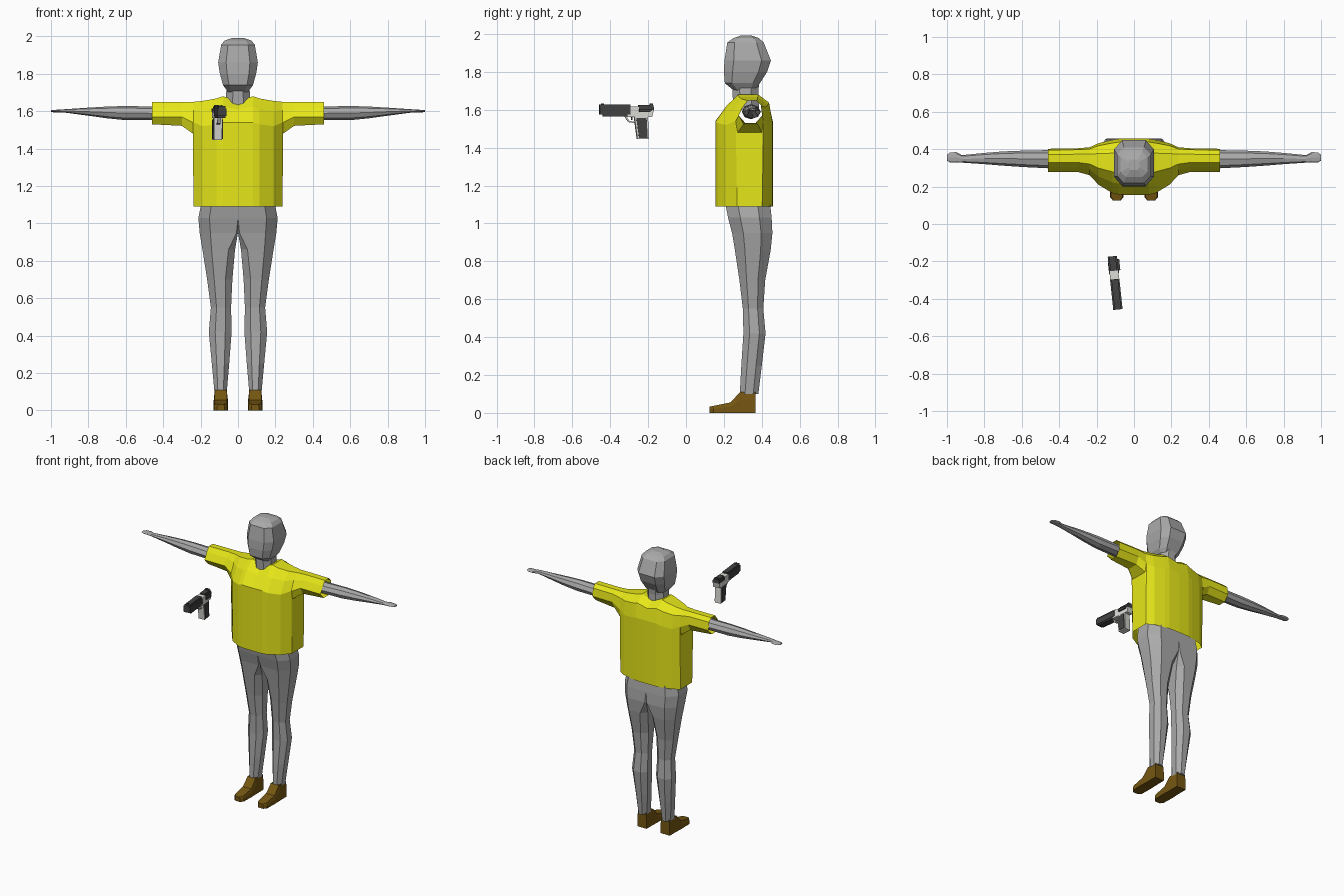
import bpy, bmesh, math
from mathutils import Matrix, Vector


def material(name, rgb):
    m = bpy.data.materials.new(name)
    m.diffuse_color = (*rgb, 1)
    return m


SKIN = material("body grey", (0.40, 0.40, 0.40))
YELLOW = material("shirt yellow", (0.80, 0.80, 0.01))
BROWN = material("shoe brown", (0.18, 0.095, 0.006))
DARK = material("gun dark", (0.055, 0.055, 0.055))
LIGHT = material("gun light", (0.72, 0.72, 0.68))


def finish(name, bm, mat, mirror=False):
    bmesh.ops.recalc_face_normals(bm, faces=bm.faces)
    me = bpy.data.meshes.new(name)
    bm.to_mesh(me)
    bm.free()
    me.materials.append(mat)
    ob = bpy.data.objects.new(name, me)
    bpy.context.collection.objects.link(ob)
    if mirror:
        ob.modifiers.new("mirror", "MIRROR").use_clip = True
    return ob


def loft(name, rings, mat, mirror=False, cap_start=True, cap_end=True, drop=None):
    """Skin a series of equal-length closed rings."""
    bm = bmesh.new()
    vs = [[bm.verts.new(p) for p in r] for r in rings]
    n = len(rings[0])
    for a, b in zip(vs, vs[1:]):
        for i in range(n):
            j = (i + 1) % n
            bm.faces.new((a[i], a[j], b[j], b[i]))
    if cap_start:
        bm.faces.new(vs[0])
    if cap_end:
        bm.faces.new(vs[-1])
    bmesh.ops.recalc_face_normals(bm, faces=bm.faces)
    if drop:
        bmesh.ops.delete(bm, geom=[f for f in bm.faces if drop(f)], context="FACES")
    return finish(name, bm, mat, mirror)


def ring_z(z, x0, x1, y0, y1, c0=0.28, c1=0.28):
    """Horizontal chamfered rectangle; c0, c1 are the chamfers at x0 and x1."""
    w, d = x1 - x0, y1 - y0
    return [(x0 + c0 * w, y0, z), (x1 - c1 * w, y0, z),
            (x1, y0 + c1 * d, z), (x1, y1 - c1 * d, z),
            (x1 - c1 * w, y1, z), (x0 + c0 * w, y1, z),
            (x0, y1 - c0 * d, z), (x0, y0 + c0 * d, z)]


# head and neck
head = [(1.70, 0.052, 0.255, 0.36), (1.74, 0.08, 0.205, 0.39), (1.80, 0.097, 0.20, 0.428),
        (1.86, 0.106, 0.203, 0.448), (1.955, 0.09, 0.218, 0.41), (1.978, 0.072, 0.25, 0.385),
        (1.992, 0.03, 0.29, 0.345)]
loft("head", [ring_z(z, -w, w, a, b, 0.2, 0.2) for z, w, a, b in head], SKIN)
neck = [(1.60, 0.066, 0.25, 0.385), (1.70, 0.063, 0.245, 0.382), (1.77, 0.06, 0.25, 0.39)]
loft("neck", [ring_z(z, -w, w, a, b) for z, w, a, b in neck], SKIN)


# shirt: sections from the middle out to the sleeve opening
def shirt_section(x, yf, yb, low, mid, top, inset=0.0):
    d, h = yb - yf, top - mid
    return [(x, yf + inset, low), (x, yf, mid), (x, yf + 0.2 * d, mid + 0.6 * h),
            (x, yf + 0.4 * d, top), (x, yf + 0.75 * d, top), (x, yf + 0.94 * d, mid + 0.7 * h),
            (x, yb, mid), (x, yb - inset, low)]


sections = [(0, 0.155, 0.458, 1.09, 1.54, 1.655), (0.08, 0.157, 0.456, 1.09, 1.54, 1.68),
            (0.115, 0.165, 0.45, 1.09, 1.53, 1.668), (0.19, 0.21, 0.432, 1.09, 1.52, 1.655),
            (0.238, 0.262, 0.41, 1.09, 1.54, 1.65, 0.008),
            (0.241, 0.262, 0.41, 1.48, 1.54, 1.65, 0.01),
            (0.30, 0.278, 0.405, 1.522, 1.57, 1.65, 0.025),
            (0.46, 0.278, 0.402, 1.53, 1.57, 1.65, 0.035)]
loft("shirt", [shirt_section(*s) for s in sections], YELLOW, True, False, False,
     drop=lambda f: all(v.co.z < 1.1 for v in f.verts))


# arms with flattened hands
def ring_x(x, y0, y1, z0, z1):
    cy, cz, ry, rz = (y0 + y1) / 2, (z0 + z1) / 2, (y1 - y0) / 2, (z1 - z0) / 2
    return [(x, cy + ry * math.cos(k * math.pi / 4), cz + rz * math.sin(k * math.pi / 4))
            for k in range(8)]


arm = [(0.25, 0.295, 0.39, 1.55, 1.63), (0.46, 0.298, 0.395, 1.553, 1.625),
       (0.60, 0.305, 0.392, 1.552, 1.628), (0.70, 0.312, 0.388, 1.562, 1.625),
       (0.80, 0.32, 0.38, 1.576, 1.619), (0.92, 0.328, 0.368, 1.592, 1.611),
       (0.95, 0.328, 0.385, 1.592, 1.609), (0.985, 0.33, 0.382, 1.594, 1.607),
       (1.0, 0.338, 0.37, 1.596, 1.605)]
loft("arm", [ring_x(*a) for a in arm], SKIN, True)

# trousers: hip half flowing into one leg
leg = [(1.14, 0, 0.19, 0.20, 0.44, 0), (1.03, 0, 0.212, 0.222, 0.452, 0),
       (0.95, 0, 0.205, 0.243, 0.456, 0.04), (0.86, 0.016, 0.19, 0.258, 0.447, 0.2),
       (0.70, 0.03, 0.165, 0.282, 0.418, 0.28), (0.55, 0.037, 0.145, 0.30, 0.408, 0.28),
       (0.42, 0.034, 0.156, 0.303, 0.42, 0.28), (0.25, 0.047, 0.14, 0.292, 0.40, 0.28),
       (0.10, 0.06, 0.126, 0.284, 0.382, 0.28)]
loft("leg", [ring_z(z, a, b, f, k, c) for z, a, b, f, k, c in leg], SKIN, True,
     drop=lambda f: all(v.co.x < 1e-4 for v in f.verts))

# shoes: sections from toe to heel
shoe = [(0.125, 0.02, 0.033), (0.145, 0.037, 0.037), (0.235, 0.039, 0.055),
        (0.285, 0.037, 0.11), (0.367, 0.036, 0.11)]
loft("shoe", [[(0.092 - w, y, 0), (0.092 + w, y, 0), (0.092 + w, y, h * 0.6),
               (0.092 + w * 0.85, y, h), (0.092 - w * 0.85, y, h), (0.092 - w, y, h * 0.6)]
              for y, w, h in shoe], BROWN, True)

# pistol, built straight and turned slightly
TURN = Matrix.Translation((-0.101, -0.315, 0)) @ Matrix.Rotation(math.radians(6), 4, "Z")


def gun_part(name, pts, x0, x1, mat):
    """Extrude a side profile (y, z) between x0 and x1."""
    rings = [[TURN @ Vector((x, y + 0.315, z)) for y, z in pts] for x in (x0, x1)]
    return loft(name, rings, mat)


def gun_box(name, y0, y1, z0, z1, w, mat, x=0.0):
    return gun_part(name, [(y0, z0), (y1, z0), (y1, z1), (y0, z1)], x - w, x + w, mat)


gun_box("slide_front", -0.458, -0.295, 1.575, 1.615, 0.025, DARK)
gun_box("slide_front_top", -0.458, -0.295, 1.615, 1.627, 0.018, DARK)
gun_box("ejection_port", -0.295, -0.25, 1.585, 1.617, 0.024, LIGHT)
gun_box("slide_rear", -0.25, -0.172, 1.598, 1.615, 0.025, DARK)
gun_box("slide_rear_top", -0.25, -0.172, 1.615, 1.625, 0.018, DARK)
gun_box("front_sight", -0.45, -0.435, 1.627, 1.634, 0.004, DARK)
gun_box("rear_sight", -0.19, -0.175, 1.625, 1.633, 0.014, DARK)
gun_box("frame_front", -0.44, -0.295, 1.565, 1.575, 0.022, DARK)
gun_part("frame_rear", [(-0.31, 1.563), (-0.18, 1.563), (-0.172, 1.598), (-0.31, 1.59)],
         -0.024, 0.024, LIGHT)
gun_part("grip", [(-0.274, 1.565), (-0.258, 1.445), (-0.197, 1.445), (-0.202, 1.565)],
         -0.022, 0.022, LIGHT)
for side in (-1, 1):
    gun_part("grip_panel", [(-0.264, 1.556), (-0.25, 1.452), (-0.204, 1.452), (-0.21, 1.556)],
             side * 0.022, side * 0.027, DARK)
gun_box("safety_lever", -0.25, -0.19, 1.588, 1.603, 0.005, DARK, 0.03)
gun_part("trigger_guard", [(-0.325, 1.565), (-0.305, 1.535), (-0.266, 1.528), (-0.266, 1.535),
                           (-0.30, 1.542), (-0.315, 1.565)], -0.009, 0.009, LIGHT)
gun_part("trigger", [(-0.292, 1.565), (-0.288, 1.545), (-0.282, 1.545), (-0.282, 1.565)],
         -0.005, 0.005, DARK)
